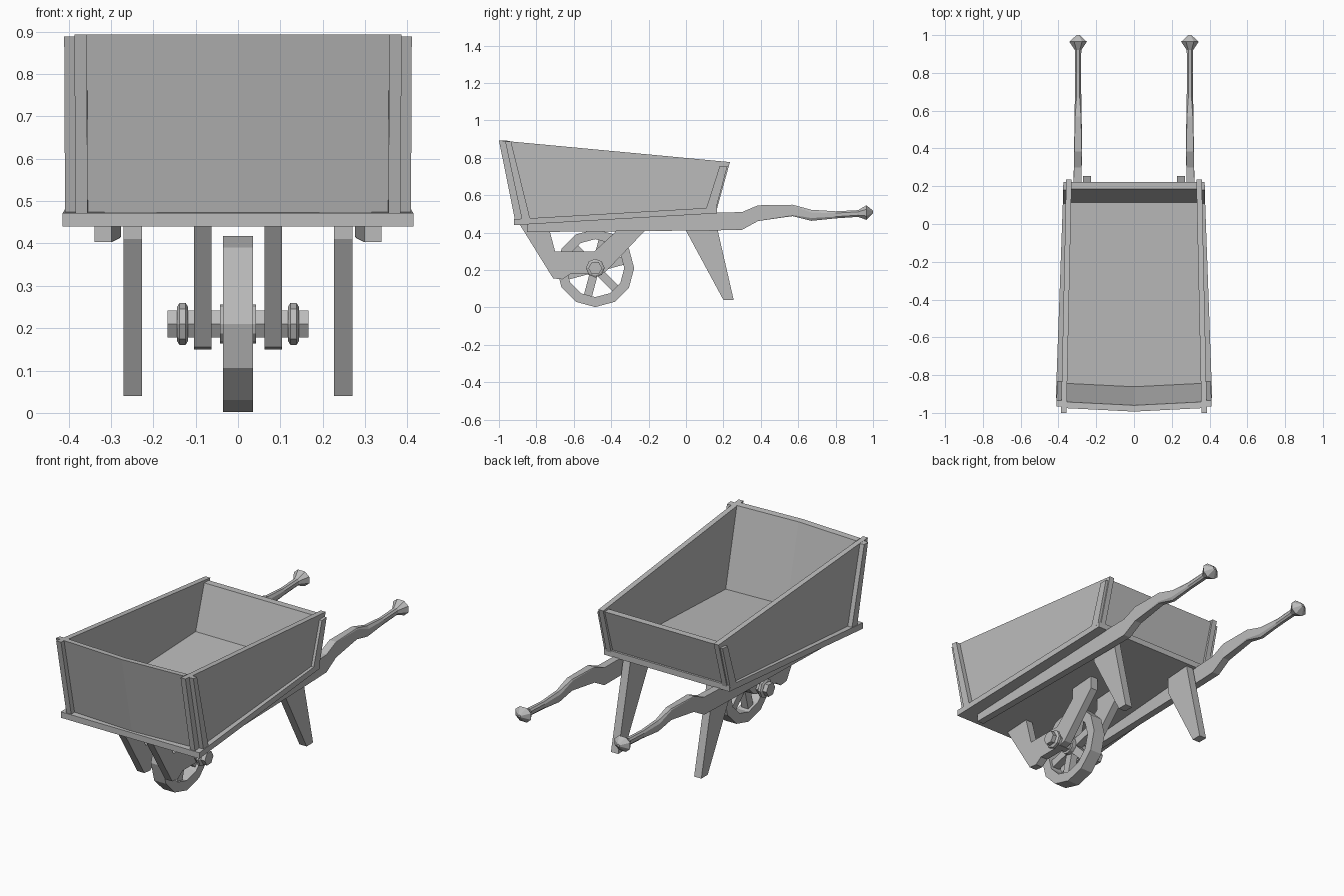
import bpy, bmesh, math

cube = bpy.data.objects.get("Cube")
if cube:
    bpy.data.objects.remove(cube, do_unlink=True)

grey = bpy.data.materials.new("plain grey")
grey.use_nodes = True
GREY = (0.5, 0.5, 0.5, 1)
grey.diffuse_color = GREY
grey.node_tree.nodes["Principled BSDF"].inputs["Base Color"].default_value = GREY


def finish(name, bm):
    bmesh.ops.recalc_face_normals(bm, faces=bm.faces)
    mesh = bpy.data.meshes.new(name)
    bm.to_mesh(mesh)
    bm.free()
    mesh.materials.append(grey)
    obj = bpy.data.objects.new(name, mesh)
    bpy.context.collection.objects.link(obj)
    return obj


def loft(name, rings, closed=False):
    """Skin a list of equal rings; cap the ends unless the loft is closed."""
    bm = bmesh.new()
    rows = [[bm.verts.new(p) for p in ring] for ring in rings]
    pairs = list(zip(rows, rows[1:]))
    if closed:
        pairs.append((rows[-1], rows[0]))
    else:
        bm.faces.new(rows[0])
        bm.faces.new(rows[-1])
    for a, b in pairs:
        for i in range(len(a)):
            j = (i + 1) % len(a)
            bm.faces.new((a[i], a[j], b[j], b[i]))
    return finish(name, bm)


def board(name, profile, xs, taper=0.0, bow=0.0):
    """Side profile (y, z) swept over x stations, narrowing towards the back."""
    def place(x, y, z):
        if x == 0:
            return (0, y - bow, z)
        return (math.copysign(abs(x) + taper * (y + 0.95), x), y, z)
    return loft(name, [[place(x, y, z) for y, z in profile] for x in xs])


def pair(name, profile, x0, x1, taper=0.0):
    for side, s in (("left", 1), ("right", -1)):
        board(f"{side}_{name}", profile, (s * x0, s * x1), taper)


# Tray
board("tray_floor", [(-0.92, 0.44), (-0.92, 0.472), (0.165, 0.535), (0.165, 0.503)],
      (-0.415, 0.415), -0.036)
board("front_panel", [(-0.885, 0.46), (-0.975, 0.893), (-0.942, 0.89), (-0.84, 0.46)],
      (-0.358, 0, 0.358), -0.022, 0.018)
board("back_panel", [(0.11, 0.52), (0.185, 0.768), (0.222, 0.768), (0.148, 0.52)],
      (-0.36, 0.36), -0.022)
pair("side_panel", [(-0.913, 0.46), (-1.0, 0.893), (0.235, 0.777), (0.165, 0.525)],
     0.356, 0.385, -0.022)
pair("front_cleat", [(-0.875, 0.46), (-0.967, 0.889), (-0.935, 0.886), (-0.83, 0.46)],
     0.385, 0.41, -0.022)
pair("back_cleat", [(0.105, 0.52), (0.18, 0.755), (0.222, 0.757), (0.158, 0.52)],
     0.385, 0.4, -0.022)

# Legs and wheel brackets
pair("leg", [(0.0, 0.41), (0.0, 0.49), (0.15, 0.5), (0.17, 0.41), (0.255, 0.04), (0.2, 0.04)],
     0.227, 0.27)
pair("wheel_bracket",
     [(-0.89, 0.445), (-0.71, 0.155), (-0.66, 0.15), (-0.62, 0.178), (-0.47, 0.178),
      (-0.43, 0.19), (-0.22, 0.41), (-0.22, 0.48), (-0.37, 0.47), (-0.37, 0.41),
      (-0.49, 0.3), (-0.7, 0.3), (-0.74, 0.45)], 0.062, 0.104)

# Carved rails: y, bottom, top, half width, corner cut
RAIL = [(-0.85, 0.403, 0.45, 0.02, 0.02), (0.16, 0.412, 0.506, 0.02, 0.02),
        (0.3, 0.415, 0.51, 0.021, 0.02), (0.385, 0.462, 0.546, 0.021, 0.05),
        (0.57, 0.488, 0.549, 0.019, 0.2), (0.67, 0.463, 0.522, 0.017, 0.5),
        (0.8, 0.476, 0.514, 0.015, 0.5), (0.92, 0.484, 0.52, 0.017, 0.5),
        (0.965, 0.468, 0.546, 0.046, 0.55), (1.0, 0.503, 0.517, 0.008, 0.5)]
for side, s in (("left", 1), ("right", -1)):
    rings = []
    for y, low, high, w, cut in RAIL:
        cx, cz, h = 0.296 + 0.018 * max(0, 0.4 - y), (low + high) / 2, (high - low) / 2
        k = 1 - cut
        octagon = [(1, k), (k, 1), (-k, 1), (-1, k), (-1, -k), (-k, -1), (k, -1), (1, -k)]
        rings.append([(s * (cx + w * a), y, cz + h * b) for a, b in octagon])
    loft(f"{side}_handle", rings)

# Wheel
WY, WZ = -0.485, 0.21


def disc(x, radius, sides):
    turn = [math.tau * i / sides for i in range(sides)]
    return [(x, WY + radius * math.cos(t), WZ + radius * math.sin(t)) for t in turn]


loft("wheel_rim", [disc(-0.035, 0.208, 12), disc(0.035, 0.208, 12),
                   disc(0.035, 0.155, 12), disc(-0.035, 0.155, 12)], closed=True)
loft("wheel_hub", [disc(x, 0.046, 12) for x in (-0.042, 0.042)])
loft("axle", [disc(x, 0.037, 6) for x in (-0.167, 0.167)])
for side, s in (("left", 1), ("right", -1)):
    loft(f"{side}_axle_nut", [disc(s * x, r, 8) for x, r in
                              ((0.118, 0.04), (0.124, 0.05), (0.138, 0.05), (0.144, 0.04))])
for i in range(6):
    t = math.radians(15 + 60 * i)
    c, n = math.cos(t), math.sin(t)
    corners = [(0.03, -0.022), (0.165, -0.022), (0.165, 0.022), (0.03, 0.022)]
    board(f"wheel_spoke_{i + 1}",
          [(WY + r * c - v * n, WZ + r * n + v * c) for r, v in corners], (-0.02, 0.02))
